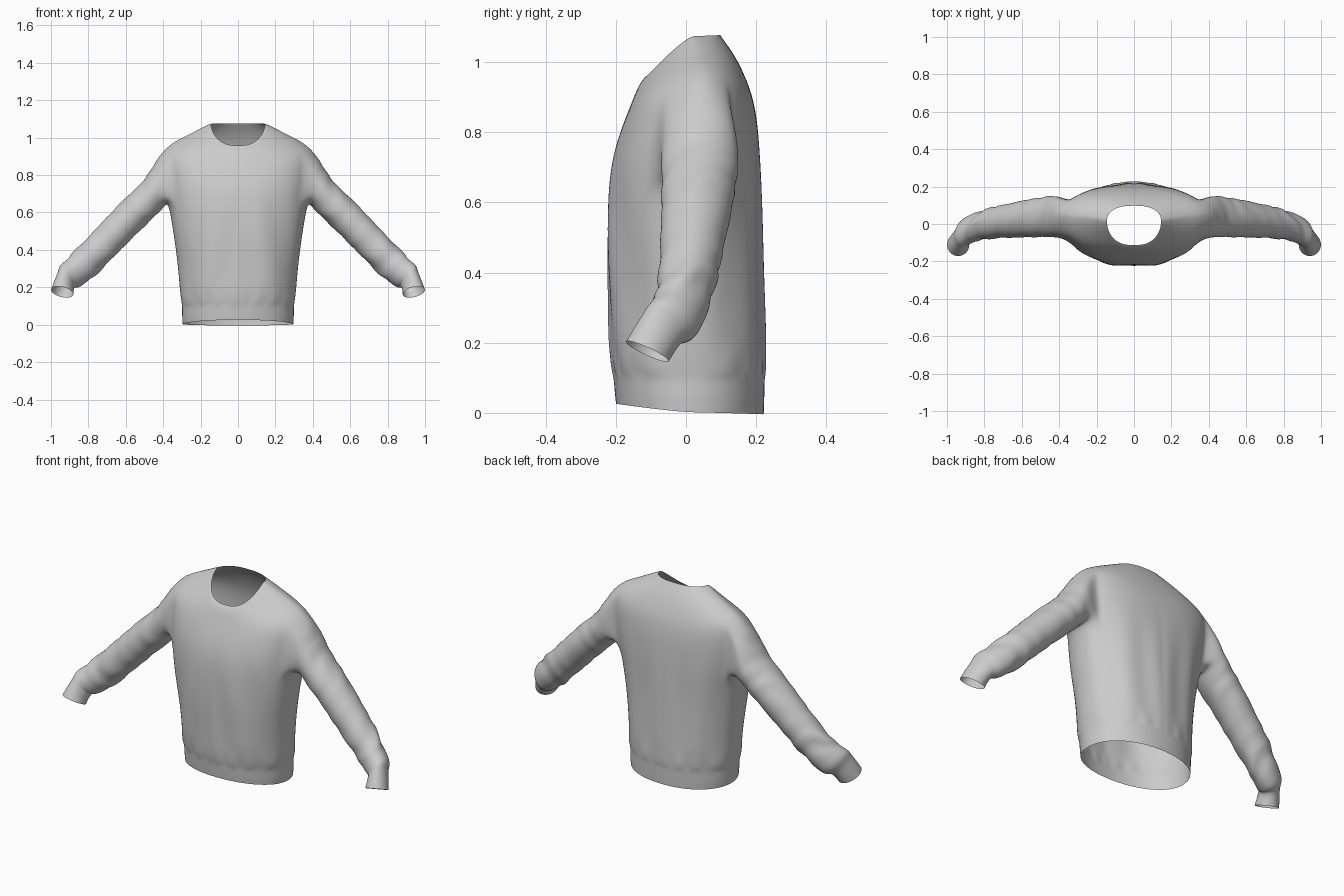
import bpy, bmesh, math
from mathutils import Vector

if "Cube" in bpy.data.objects:
    bpy.data.objects.remove(bpy.data.objects["Cube"])

COLS = 24        # columns over half the torso, front centre to back centre
ARM = 4          # armhole half-width in columns

# Torso rings: half width, side y, side z, front y, front z, back y, back z, squareness
TORSO = [
    (.296, .010, .002, -.200, .026, .222, -.004, .94),
    (.300, .010, .050, -.204, .062, .224, .045, .94),
    (.298, .008, .098, -.207, .105, .224, .095, .92),
    (.306, .006, .125, -.213, .130, .228, .120, .90),
    (.312, .005, .200, -.220, .200, .226, .200, .88),
    (.322, .002, .320, -.223, .320, .222, .320, .88),
    (.338, .000, .440, -.228, .440, .218, .440, .88),
    (.356, .005, .560, -.226, .560, .216, .560, .86),
    (.374, .020, .655, -.221, .655, .214, .655, .84),   # underarm
    (.388, .030, .750, -.209, .735, .210, .750, .82),
    (.396, .038, .845, -.185, .810, .203, .840, .80),
    (.396, .045, .935, -.163, .865, .188, .910, .80),   # shoulder point
    (.345, .042, .978, -.149, .900, .168, .960, .82),
    (.275, .036, 1.012, -.138, .926, .147, 1.005, .84),
    (.205, .028, 1.047, -.128, .944, .121, 1.045, .82),
    (.160, .020, 1.070, -.118, .956, .102, 1.070, .80),
    (.145, .018, 1.074, -.113, .958, .098, 1.077, .78),  # neckline
]
UNDER, SHOULDER = 8, 11

# Sleeve rings: top x,z, bottom x,z, centre y, half depth, forward tilt
SLEEVE = [
    (.444, .870, .392, .632, .042, .112, 0),
    (.492, .785, .430, .592, .038, .110, 0),
    (.545, .730, .480, .545, .035, .106, 0),
    (.610, .672, .535, .492, .030, .101, 0),
    (.700, .578, .600, .425, .020, .094, 0),
    (.790, .482, .680, .345, .010, .086, 0),
    (.865, .402, .765, .263, -.004, .078, .1),
    (.915, .345, .825, .215, -.025, .075, .2),
    (.958, .315, .858, .198, -.045, .074, .35),
    (.960, .285, .870, .212, -.062, .060, .5),     # cuff seam
    (.980, .240, .878, .195, -.085, .060, .5),
    (1.00, .187, .880, .163, -.110, .062, .45),
]


def smooth(a, b, v):
    t = max(0, min(1, (v - a) / (b - a)))
    return t * t * (3 - 2 * t)


def torso_point(ring, col):
    w, ys, zs, yf, zf, yb, zb, sq = ring
    a = -math.pi / 2 + math.pi * col / COLS
    c, s = max(0, math.cos(a)), math.sin(a)
    y, z = (yf, zf) if s < 0 else (yb, zb)
    s = abs(s)
    x = 0 if col in (0, COLS) else w * c ** sq
    return Vector((x, ys + (y - ys) * s ** .94, zs + (z - zs) * s ** 1.15))


def sleeve_point(ring, a):
    tx, tz, bx, bz, y, d, k = ring
    c, s = math.cos(a), math.sin(a)
    return Vector(((tx + bx) / 2 + c * (tx - bx) / 2, y + s * d,
                   (tz + bz) / 2 + c * (tz - bz) / 2 - s * d * k))


# Half torso with an armhole left open
bm = bmesh.new()
grid = []
mid = COLS // 2
for r, ring in enumerate(TORSO):
    row = []
    for c in range(COLS + 1):
        inside = UNDER < r < SHOULDER and abs(c - mid) < ARM
        row.append(None if inside else bm.verts.new(torso_point(ring, c)))
    grid.append(row)
for r in range(len(TORSO) - 1):
    for c in range(COLS):
        if UNDER <= r < SHOULDER and mid - ARM <= c < mid + ARM:
            continue
        bm.faces.new((grid[r][c], grid[r][c + 1], grid[r + 1][c + 1], grid[r + 1][c]))

# Sleeve grown out of the armhole loop, starting at its top
loop = [grid[SHOULDER][mid + i] for i in range(ARM + 1)]
loop += [grid[r][mid + ARM] for r in range(SHOULDER - 1, UNDER, -1)]
loop += [grid[UNDER][mid + i] for i in range(ARM, -ARM - 1, -1)]
loop += [grid[r][mid - ARM] for r in range(UNDER + 1, SHOULDER)]
loop += [grid[SHOULDER][mid + i] for i in range(-ARM, 0)]
n = len(loop)
for ring in SLEEVE:
    new = [bm.verts.new(sleeve_point(ring, 2 * math.pi * i / n)) for i in range(n)]
    for i in range(n):
        j = (i + 1) % n
        bm.faces.new((loop[i], loop[j], new[j], new[i]))
    loop = new
bmesh.ops.recalc_face_normals(bm, faces=bm.faces)
mesh = bpy.data.meshes.new("sweater")
bm.to_mesh(mesh)
bm.free()
sweater = bpy.data.objects.new("sweater", mesh)
bpy.context.collection.objects.link(sweater)
bpy.context.view_layer.objects.active = sweater
sweater.select_set(True)

# Mirror and smooth the cage
mirror = sweater.modifiers.new("mirror", 'MIRROR')
mirror.use_clip = True
sub = sweater.modifiers.new("smooth", 'SUBSURF')
sub.levels = sub.render_levels = 2
for name in ("mirror", "smooth"):
    bpy.ops.object.modifier_apply(modifier=name)


# Cloth folds: long drapes on the torso, slanted creases on the sleeves
def fold(p):
    x, y, z = abs(p.x), p.y, p.z
    arm = smooth(.39, .47, x)
    hang = smooth(.10, .25, z) * (1 - smooth(.45, .85, z))
    if y < 0:
        drape = .004 * math.cos(30 * x + 5 * z)
    else:
        drape = .004 * math.cos(36 * x - 2 * z)
    drape *= hang * smooth(.03, .12, abs(y))
    gather = .0015 * math.sin(75 * x) * smooth(.09, .12, z) * (1 - smooth(.13, .2, z))
    s = (x - .4) * .72 - (z - .75) * .69        # distance down the sleeve
    slant = s + .5 * y
    size = .0022 + .005 * smooth(.44, .58, s)
    size *= .45 + .55 * math.sin(11 * s + 18 * y + 1) ** 2
    crease = size * math.sin(58 * slant + 1.2 * math.sin(17 * s - 20 * y))
    crease *= 1 - smooth(.60, .66, s)
    return (1 - arm) * (drape + gather) + arm * crease


me = sweater.data
normals = [v.normal.copy() for v in me.vertices]
for v, nrm in zip(me.vertices, normals):
    v.co += nrm * fold(v.co)
bpy.ops.object.shade_smooth()
